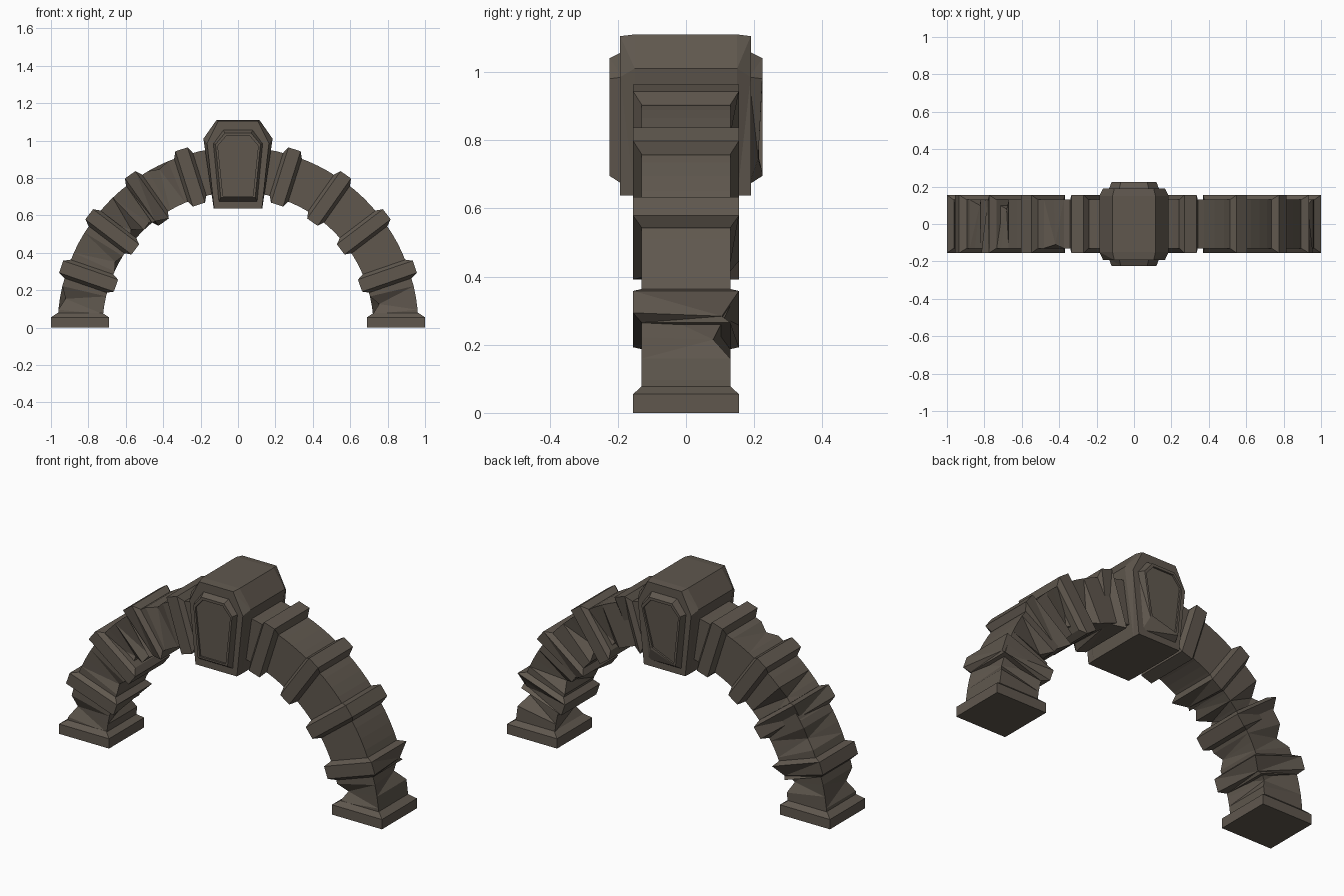
import bpy, bmesh, math
from mathutils import Vector

if "Cube" in bpy.data.objects:
    bpy.data.objects.remove(bpy.data.objects["Cube"])

stone = bpy.data.materials.new("weathered brown stone")
stone.diffuse_color = (0.115, 0.096, 0.076, 1)
stone.use_nodes = True
stone.node_tree.nodes["Principled BSDF"].inputs["Base Color"].default_value = stone.diffuse_color

SHAFT = (0.725, 0.965, 0.13)   # inner radius, outer radius, half depth
BAND = (0.69, 1.0, 0.155)
BANDS = [19, 37.3, 54.8, 72.4]  # band angles above the ground, degrees


def loft(name, loops):
    """Skin closed loops of points and cap both ends."""
    bm = bmesh.new()
    rings = [[bm.verts.new(p) for p in loop] for loop in loops]
    n = len(rings[0])
    for a, b in zip(rings, rings[1:]):
        for i in range(n):
            bm.faces.new((a[i], a[(i + 1) % n], b[(i + 1) % n], b[i]))
    bm.faces.new(rings[0])
    bm.faces.new(rings[-1])
    bmesh.ops.triangulate(bm, faces=[f for f in bm.faces if len(f.verts) == 4])
    bmesh.ops.recalc_face_normals(bm, faces=bm.faces)
    me = bpy.data.meshes.new(name)
    bm.to_mesh(me)
    bm.free()
    me.materials.append(stone)
    ob = bpy.data.objects.new(name, me)
    bpy.context.collection.objects.link(ob)
    return ob


def section(side, deg, offset, size, chips=()):
    """Rectangle across the arch; chips = (corner, radial cut, depth cut).
    Corners: 0 inner front, 1 outer front, 2 outer back, 3 inner back."""
    a = math.radians(deg)
    r0, r1, h = size
    pts = [[r0, -h], [r1, -h], [r1, h], [r0, h]]
    for c, dr, dy in chips:
        pts[c][0] += dr if c in (0, 3) else -dr
        pts[c][1] += dy if c in (0, 1) else -dy
    return [Vector((side * (r * math.cos(a) - offset * math.sin(a)), y,
                    r * math.sin(a) + offset * math.cos(a))) for r, y in pts]


# Broken edges: (side, shaft number) -> {fraction along shaft: chips}
shaft_chips = {
    (-1, 0): {0.5: [(1, 0.03, 0.03)], 0.7: [(3, 0.04, 0.03)]},
    (1, 0): {0.5: [(0, 0.04, 0.03)], 0.7: [(2, 0.03, 0.05)]},
    (-1, 1): {0.5: [(2, 0.03, 0.03), (0, 0.02, 0.02)]},
    (1, 1): {0.5: [(3, 0.04, 0.04)]},
    (-1, 2): {0.3: [(0, 0.05, 0.04), (2, 0.04, 0.05)], 0.7: [(0, 0.01, 0.03)]},
    (1, 2): {0.7: [(3, 0.05, 0.05)]},
    (-1, 3): {0.5: [(1, 0.02, 0.02)]},
    (1, 3): {0.3: [(3, 0.03, 0.04)]},
}
band_chips = {
    (1, 0): [(2, 0.03, 0.05)], (-1, 0): [(3, 0.03, 0.04)],
    (-1, 1): [(2, 0.04, 0.04)], (1, 1): [(3, 0.03, 0.03)],
    (-1, 2): [(0, 0.03, 0.04)], (1, 3): [(3, 0.04, 0.05)],
}

for side, label in ((-1, "left"), (1, "right")):
    # Foot block
    loft(label + "_foot", [section(side, 0, 0, BAND), section(side, 0, 0.055, BAND),
                           section(side, 0, 0.078, SHAFT)])
    # Arch stones
    stops = [0] + BANDS + [90]
    for i in range(5):
        a, b = stops[i], stops[i + 1]
        chips = shaft_chips.get((side, i), {})
        loft(f"{label}_arch_stone_{i + 1}",
             [section(side, a + (b - a) * f, 0, SHAFT, chips.get(f, ()))
              for f in (0, 0.3, 0.5, 0.7, 1)])
    # Raised bands
    for i, deg in enumerate(BANDS):
        c = band_chips.get((side, i), ())
        loft(f"{label}_band_{i + 1}",
             [section(side, deg, -0.052, SHAFT), section(side, deg, -0.034, BAND, c),
              section(side, deg, 0.034, BAND), section(side, deg, 0.052, SHAFT)])


def outline(pts, y):
    """Left-right symmetric front outline from (half width, z), bottom to top."""
    return [Vector((x, y, z)) for x, z in pts] + \
           [Vector((-x, y, z)) for x, z in reversed(pts)]


# Keystone
body = [(0.13, 0.637), (0.185, 1.01), (0.115, 1.11)]
front = [(0.128, 0.637), (0.165, 0.985), (0.105, 1.105)]
loft("keystone", [outline(front, -0.193), outline(body, -0.15),
                  outline(body, 0.15), outline(front, 0.19)])

# Shield panels on both faces: sloped rim with a sunken centre
rim = [(0.105, 0.67), (0.135, 0.985), (0.08, 1.06)]
crest = [(0.092, 0.695), (0.12, 0.98), (0.07, 1.04)]
lip = [(0.08, 0.705), (0.108, 0.972), (0.062, 1.025)]
for s, label in ((-1, "front"), (1, "back")):
    ob = loft(label + "_shield", [outline(rim, s * 0.185), outline(crest, s * 0.224),
                                  outline(lip, s * 0.224), outline(lip, s * 0.214)])
    if s > 0:  # broken lower corner on the back
        for v in ob.data.vertices:
            if v.co.x > 0.05 and v.co.z < 0.75 and v.co.y > 0.2:
                v.co += Vector((-0.02, -0.012, 0.05))
